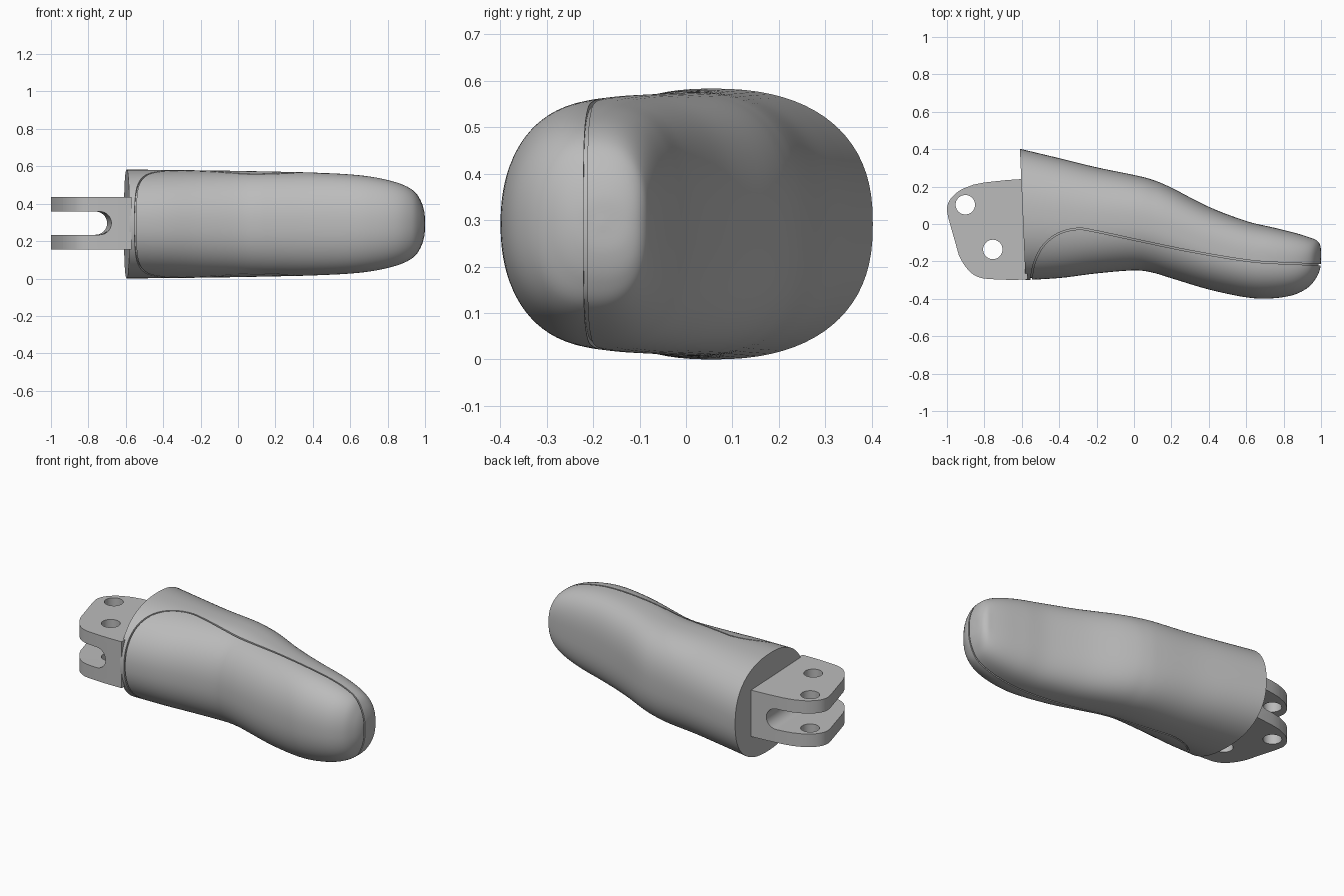
import bpy, bmesh, math

cube = bpy.data.objects.get("Cube")
if cube:
    bpy.data.objects.remove(cube, do_unlink=True)

ZC = 0.2915  # mid height

grey = bpy.data.materials.new("plain grey")
grey.use_nodes = True
grey.diffuse_color = (0.5, 0.5, 0.5, 1)
grey.node_tree.nodes["Principled BSDF"].inputs["Base Color"].default_value = (0.5, 0.5, 0.5, 1)


def spline(pts, steps):
    """Catmull-Rom through tuples of any length."""
    out = []
    ext = [tuple(2 * a - b for a, b in zip(pts[0], pts[1]))] + list(pts)
    ext.append(tuple(2 * a - b for a, b in zip(pts[-1], pts[-2])))
    for i in range(1, len(ext) - 2):
        p0, p1, p2, p3 = ext[i - 1:i + 3]
        for k in range(steps):
            t = k / steps
            out.append(tuple(0.5 * (2 * b + (c - a) * t + (2 * a - 5 * b + 4 * c - d) * t * t
                                    + (3 * b - a - 3 * c + d) * t ** 3)
                             for a, b, c, d in zip(p0, p1, p2, p3)))
    out.append(tuple(pts[-1]))
    return out


def loft(name, rings):
    """Skin closed rings of points and cap both ends."""
    bm = bmesh.new()
    vs = [[bm.verts.new(p) for p in ring] for ring in rings]
    n = len(vs[0])
    for a, b in zip(vs, vs[1:]):
        for i in range(n):
            j = (i + 1) % n
            bm.faces.new((a[i], a[j], b[j], b[i]))
    bm.faces.new(vs[0])
    bm.faces.new(vs[-1])
    bmesh.ops.recalc_face_normals(bm, faces=bm.faces)
    mesh = bpy.data.meshes.new(name)
    bm.to_mesh(mesh)
    bm.free()
    mesh.materials.append(grey)
    ob = bpy.data.objects.new(name, mesh)
    bpy.context.collection.objects.link(ob)
    return ob


def prism(name, outline, z0, z1):
    return loft(name, [[(x, y, z) for x, y in outline] for z in (z0, z1)])


def activate(ob):
    bpy.ops.object.select_all(action='DESELECT')
    ob.select_set(True)
    bpy.context.view_layer.objects.active = ob


def cut(ob, cutter):
    activate(ob)
    mod = ob.modifiers.new("cut", 'BOOLEAN')
    mod.operation = 'DIFFERENCE'
    mod.solver = 'EXACT'
    mod.object = cutter
    bpy.ops.object.modifier_apply(modifier=mod.name)
    bpy.data.objects.remove(cutter, do_unlink=True)


def smooth(ob, angle=35):
    activate(ob)
    bpy.ops.object.shade_smooth_by_angle(angle=math.radians(angle))


# Fingertip sections: back x, back y, front x, front y, half height, back squareness
SECTIONS = [
    (-0.61, 0.402, -0.58, -0.300, 0.2915, 2.4),
    (-0.40, 0.352, -0.39, -0.288, 0.289, 2.4),
    (-0.20, 0.303, -0.20, -0.264, 0.287, 2.4),
    (0.00, 0.262, 0.00, -0.248, 0.284, 2.5),
    (0.10, 0.236, 0.10, -0.260, 0.282, 2.5),
    (0.20, 0.194, 0.20, -0.290, 0.280, 2.6),
    (0.40, 0.092, 0.40, -0.350, 0.275, 2.7),
    (0.60, 0.016, 0.60, -0.392, 0.265, 2.8),
    (0.75, -0.020, 0.73, -0.398, 0.248, 2.8),
    (0.87, -0.050, 0.85, -0.380, 0.218, 2.8),
    (0.945, -0.074, 0.93, -0.340, 0.178, 2.8),
    (0.98, -0.090, 0.973, -0.290, 0.125, 2.7),
    (0.997, -0.120, 0.995, -0.240, 0.065, 2.5),
    (1.00, -0.175, 1.00, -0.185, 0.006, 2.2),
]


def body_rings(inset, shrink):
    rings = []
    for xb, yb, xf, yf, h, n_back in spline(SECTIONS, 6):
        mx, my = (xb + xf) / 2, (yb + yf) / 2
        half = max((yb - yf) / 2 - inset, 0.003)
        slant = (xb - xf) / (yb - yf)
        h = max(h - inset, 0.003)
        ring = []
        for i in range(80):
            a = 2 * math.pi * i / 80
            c, s = math.cos(a), math.sin(a)
            e = 2 / (n_back if c > 0 else 2.2)
            u = math.copysign(abs(c) ** e, c) * half
            x = 0.2 + (mx + u * slant - 0.2) * shrink
            ring.append((x, my + u, ZC + h * math.copysign(abs(s) ** e, s)))
        rings.append(ring)
    return rings


# Fingertip shell, split by a fine seam around the front pad
shell = loft("fingertip_shell", body_rings(0, 1))
seam = spline([(-0.556, -0.42), (-0.55, -0.30), (-0.53, -0.20), (-0.48, -0.11), (-0.40, -0.05),
               (-0.30, -0.026), (-0.20, -0.04), (0.0, -0.083), (0.30, -0.145), (0.60, -0.195),
               (0.80, -0.21), (1.1, -0.22)], 6)
sides = ([], [])
for i, (x, y) in enumerate(seam):
    (x0, y0), (x1, y1) = seam[max(i - 1, 0)], seam[min(i + 1, len(seam) - 1)]
    d = math.hypot(x1 - x0, y1 - y0)
    nx, ny = (y0 - y1) / d * 0.004, (x1 - x0) / d * 0.004
    sides[0].append((x + nx, y + ny))
    sides[1].append((x - nx, y - ny))
cut(shell, prism("seam_cutter", sides[0] + sides[1][::-1], -0.2, 0.8))
smooth(shell)

# Core closing the bottom of the seam
core = loft("fingertip_core", body_rings(0.01, 0.986))
smooth(core)

# Forked hinge bracket
bracket = prism("hinge_bracket", [(-0.56, 0.243), (-0.68, 0.235), (-0.80, 0.222)]
                + spline([(-0.86, 0.210), (-0.93, 0.180), (-0.98, 0.135), (-1.0, 0.085), (-0.992, 0.03)], 5)
                + spline([(-0.937, -0.165), (-0.91, -0.215), (-0.87, -0.262), (-0.82, -0.288), (-0.76, -0.295)], 5)
                + [(-0.66, -0.299), (-0.57, -0.297)], 0.155, 0.435)

# Rounded slot between the two fork arms
profile = [(-1.2, 0.358)]
for i in range(25):
    a = math.pi / 2 - math.pi * i / 24
    profile.append((-0.752 + 0.062 * math.cos(a), 0.296 + 0.062 * math.sin(a)))
profile.append((-1.2, 0.234))
cut(bracket, loft("slot_cutter", [[(x - 0.043 * y, y, z) for x, z in profile] for y in (-0.5, 0.5)]))

# Pin holes
for x, y in ((-0.902, 0.103), (-0.755, -0.136)):
    ring = [(x + 0.052 * math.cos(math.tau * i / 40), y + 0.052 * math.sin(math.tau * i / 40)) for i in range(40)]
    cut(bracket, prism("pin_cutter", ring, 0, 0.6))
smooth(bracket)
